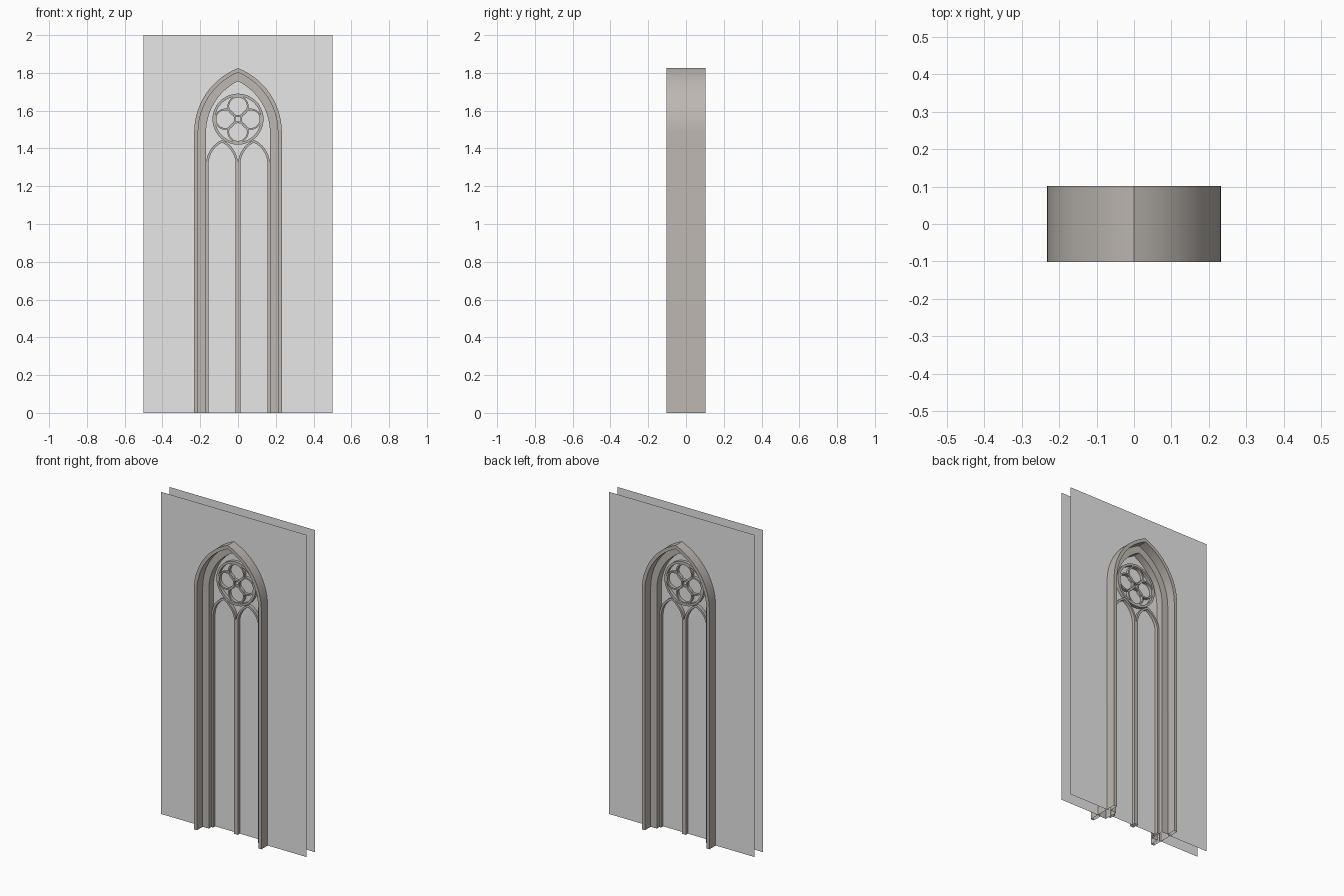
import bpy, bmesh, math

if "Cube" in bpy.data.objects:
    bpy.data.objects.remove(bpy.data.objects["Cube"])


def material(name, rgb):
    m = bpy.data.materials.new(name)
    m.diffuse_color = (*rgb, 1)
    m.use_nodes = True
    m.node_tree.nodes["Principled BSDF"].inputs["Base Color"].default_value = m.diffuse_color
    return m


stone = material("warm_stone", (0.51, 0.475, 0.44))
wall_grey = material("wall_grey", (0.8, 0.8, 0.8))


def finish(name, bm, mat, smooth=True):
    me = bpy.data.meshes.new(name)
    bm.to_mesh(me)
    bm.free()
    me.materials.append(mat)
    ob = bpy.data.objects.new(name, me)
    bpy.context.collection.objects.link(ob)
    if smooth:
        bpy.ops.object.select_all(action='DESELECT')
        ob.select_set(True)
        bpy.context.view_layer.objects.active = ob
        bpy.ops.object.shade_smooth_by_angle(angle=math.radians(30))
    return ob


def pointed_arch(cx, half, spring, rise, seg):
    """Path function: inset -> points along legs and pointed arch."""
    c = (rise ** 2 - half ** 2) / (2 * half)

    def path(inset):
        r = half + c - inset
        end = math.acos(c / r)
        side = [(r * math.cos(end * i / seg) - c,
                 spring + r * math.sin(end * i / seg)) for i in range(seg + 1)]
        side[-1] = (0, side[-1][1])
        side = [(half - inset, 0)] + side
        return ([(cx - x, z) for x, z in side]
                + [(cx + x, z) for x, z in side[-2::-1]])
    return path


def circle(cx, cz, radius, seg):
    def path(inset):
        r = radius - inset
        return [(cx + r * math.cos(2 * math.pi * i / seg),
                 cz + r * math.sin(2 * math.pi * i / seg)) for i in range(seg)]
    return path


def sweep(name, path, profile, closed=False):
    """Sweep a closed (inset, y) profile along a path."""
    bm = bmesh.new()
    rails = [[bm.verts.new((x, y, z)) for x, z in path(o)] for o, y in profile]
    n = len(rails[0])
    for k, a in enumerate(rails):
        b = rails[(k + 1) % len(rails)]
        for i in range(n if closed else n - 1):
            j = (i + 1) % n
            bm.faces.new((a[i], a[j], b[j], b[i]))
    bmesh.ops.recalc_face_normals(bm, faces=bm.faces[:])
    return finish(name, bm, stone)


def sheet(name, outline, y, flip=False):
    bm = bmesh.new()
    f = bm.faces.new([bm.verts.new((x, y, z)) for x, z in outline])
    f.normal_update()
    if (f.normal.y > 0) != flip:
        f.normal_flip()
    return finish(name, bm, wall_grey, False)


def band(width, depth):
    return [(0, -depth), (width, -depth), (width, depth), (0, depth)]


# stepped main frame
opening = pointed_arch(0, 0.232, 1.485, 0.34, 14)
sweep("outer_frame", opening,
      [(0, -.102), (.021, -.102), (.021, -.045), (.063, -.045),
       (.063, .045), (.021, .045), (.021, .102), (0, .102)])

# twin lancets set back in the opening, together forming the central mullion
for side, label in ((-1, "left"), (1, "right")):
    sweep(label + "_lancet", pointed_arch(side * 0.0845, 0.0845, 1.315, 0.13, 12),
          band(0.0125, 0.02))

# rose with four overlapping lobes
sweep("rose_ring", circle(0, 1.555, 0.135, 48), band(0.014, 0.02), True)
for k in range(4):
    a = k * math.pi / 2
    sweep("rose_lobe_%d" % (k + 1),
          circle(0.068 * math.cos(a), 1.555 + 0.068 * math.sin(a), 0.056, 32),
          band(0.009, 0.018), True)

# front and back wall sheets with the arched opening
wall = [(-.5, 0)] + opening(0.01) + [(.5, 0), (.5, 2), (-.5, 2)]
sheet("front_wall", wall, -0.04)
sheet("back_wall", wall, 0.04, True)

# pane behind the tracery
sheet("window_pane", opening(0.06), 0.0)
